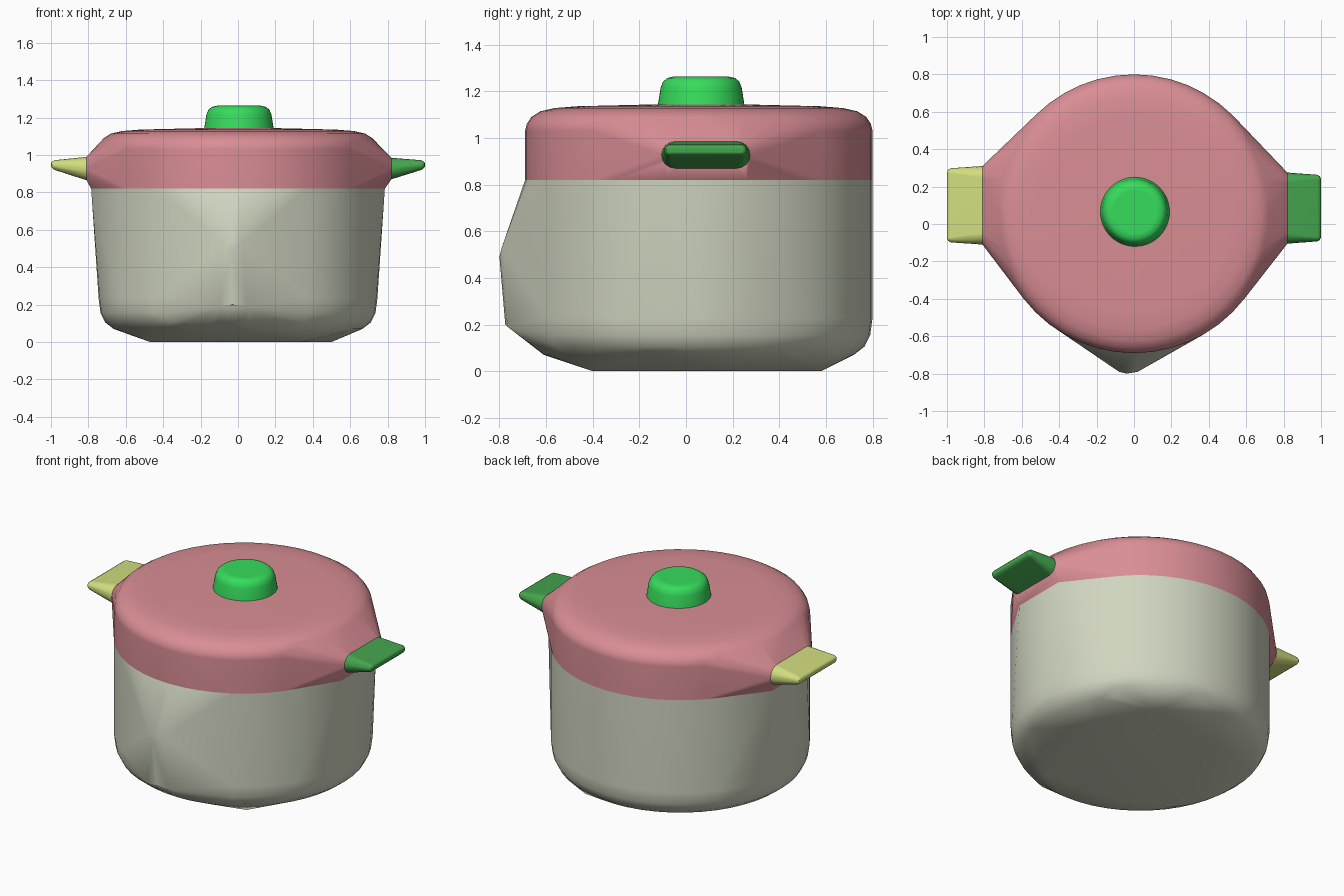
import bpy, bmesh, math

cube = bpy.data.objects.get("Cube")
if cube:
    bpy.data.objects.remove(cube, do_unlink=True)

CY = 0.055  # centre of the round parts in y


def material(name, rgb):
    """Flat colour given in sRGB 0-255, stored as linear."""
    lin = [((c / 255 + 0.055) / 1.055) ** 2.4 for c in rgb]
    m = bpy.data.materials.new(name)
    m.use_nodes = True
    m.diffuse_color = (*lin, 1)
    m.node_tree.nodes["Principled BSDF"].inputs["Base Color"].default_value = (*lin, 1)
    return m


def ring(r, z, x=0, y=CY, n=48):
    return [(x + r * math.cos(2 * math.pi * i / n),
             y + r * math.sin(2 * math.pi * i / n), z) for i in range(n)]


def stadium(x, y0, y1, z0, z1, n=8):
    """Rounded slot outline standing across the x axis."""
    r, zc = (z1 - z0) / 2, (z0 + z1) / 2
    pts = []
    for yc, start in ((y1 - r, -math.pi / 2), (y0 + r, math.pi / 2)):
        for i in range(n + 1):
            a = start + math.pi * i / n
            pts.append((x, yc + r * math.cos(a), zc + r * math.sin(a)))
    return pts


def hull(name, points, mat):
    """Solid convex skin around the points, softly shaded."""
    bm = bmesh.new()
    for p in points:
        bm.verts.new(p)
    bmesh.ops.remove_doubles(bm, verts=bm.verts, dist=0.0005)
    bmesh.ops.convex_hull(bm, input=bm.verts)
    bmesh.ops.delete(bm, geom=[v for v in bm.verts if not v.link_faces], context='VERTS')
    bmesh.ops.dissolve_limit(bm, angle_limit=0.01, verts=bm.verts, edges=bm.edges)
    bmesh.ops.recalc_face_normals(bm, faces=bm.faces)
    me = bpy.data.meshes.new(name)
    bm.to_mesh(me)
    bm.free()
    me.materials.append(mat)
    ob = bpy.data.objects.new(name, me)
    bpy.context.collection.objects.link(ob)
    bpy.ops.object.select_all(action='DESELECT')
    ob.select_set(True)
    bpy.context.view_layer.objects.active = ob
    bpy.ops.object.shade_smooth_by_angle(angle=math.radians(35))
    mod = ob.modifiers.new("soft_normals", 'WEIGHTED_NORMAL')
    mod.keep_sharp = True
    return ob


pink = material("dusty_pink", (217, 142, 149))
grey = material("pale_sage", (208, 213, 192))
bright = material("bright_green", (54, 220, 92))
dark = material("leaf_green", (68, 165, 78))
yellow = material("olive_yellow", (210, 222, 127))

# Rim corners where the wall swells towards the handles
rim = [(s * 0.785, y, 0.82) for s in (-1, 1) for y in (-0.09, 0.26)]

# Pot: uneven base, rounded lower edge, straight wall, bulge at the front
base = [(-0.17, 0.52, 0), (-0.47, -0.2, 0), (-0.2, -0.36, 0),
        (0.34, -0.4, 0), (0.5, 0.2, 0), (0.3, 0.58, 0)]
bulge = [(-0.08, -0.79, 0.53), (0.02, -0.79, 0.53), (-0.04, -0.8, 0.49),
         (-0.1, -0.765, 0.19), (0.05, -0.765, 0.19), (-0.03, -0.775, 0.2)]
wall = [p for r, z in ((0.665, 0.07), (0.71, 0.105), (0.735, 0.155),
                       (0.745, 0.23), (0.745, 0.82)) for p in ring(r, z)]
hull("pot_body", base + bulge + wall + rim, grey)

# Handles and their roots: x of root, x of tip, y range, z range
handles = (("right_handle", -0.81, -1.0, -0.11, 0.31, 0.865, 0.99, yellow),
           ("left_handle", 0.82, 1.0, -0.105, 0.275, 0.87, 0.985, dark))
roots = []
for name, root, tip, y0, y1, z0, z1, mat in handles:
    s = math.copysign(1, tip)
    section = stadium(root, y0, y1, z0, z1)
    roots += section
    hull(name, stadium(root - s * 0.01, y0, y1, z0, z1) + section
         + stadium(tip - s * 0.02, y0 + 0.012, y1 - 0.012, 0.92, 0.972)
         + stadium(tip - s * 0.006, y0 + 0.02, y1 - 0.02, 0.93, 0.964)
         + stadium(tip, y0 + 0.035, y1 - 0.035, 0.938, 0.956), mat)

# Lid: straight skirt, rounded shoulder, nearly flat top
skirt = [p for r, z in ((0.745, 0.82), (0.745, 1.03), (0.738, 1.06), (0.718, 1.09),
                        (0.68, 1.114), (0.62, 1.128), (0.52, 1.136),
                        (0.15, 1.145)) for p in ring(r, z)]
hull("lid", skirt + rim + roots, pink)

# Knob
knob = [p for r, z in ((0.187, 1.125), (0.185, 1.145), (0.174, 1.215), (0.163, 1.242),
                       (0.145, 1.257), (0.115, 1.264)) for p in ring(r, z, 0.005, 0.065)]
hull("lid_knob", knob, bright)
